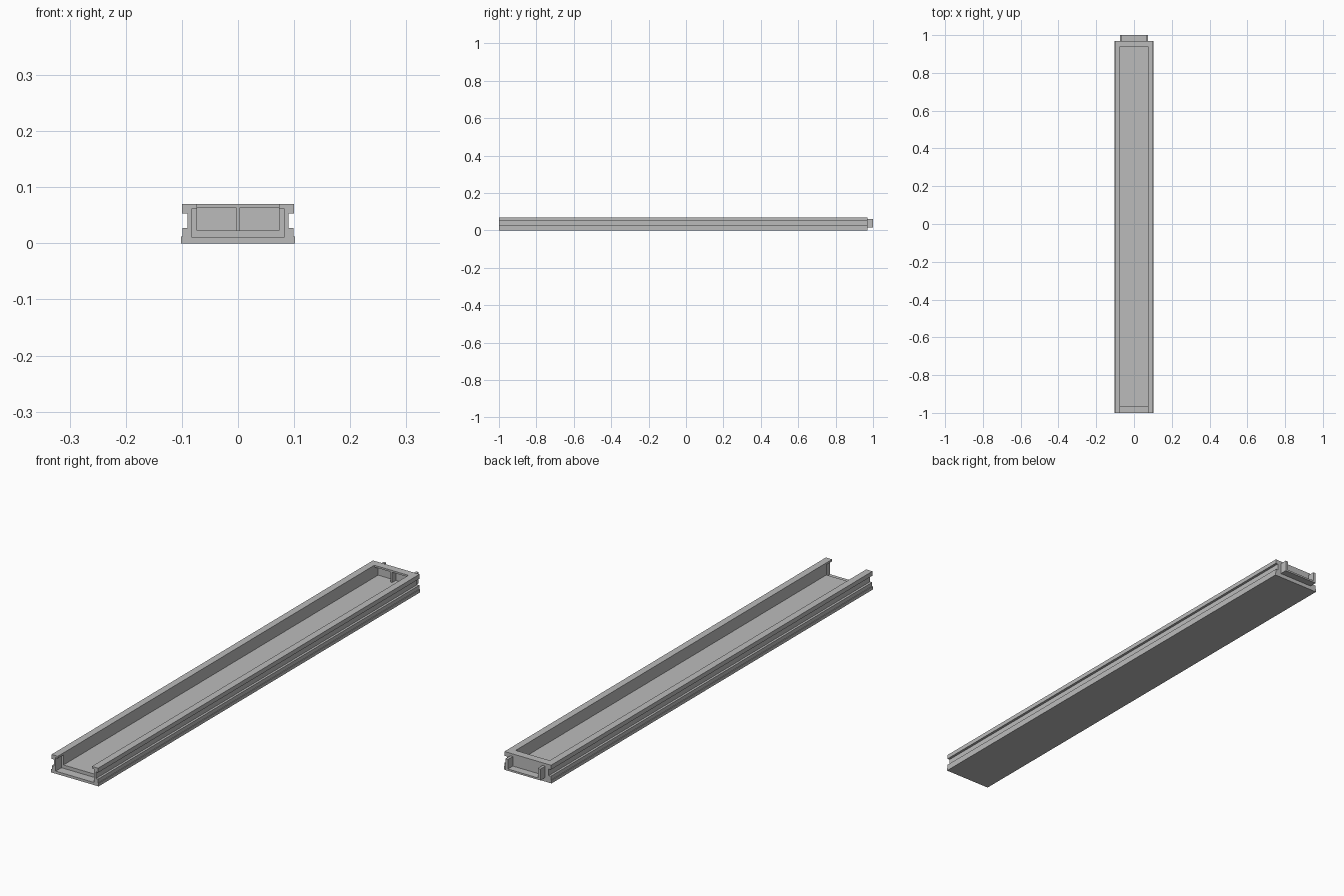
import bpy
import bmesh

cube = bpy.data.objects.get("Cube")
if cube:
    bpy.data.objects.remove(cube, do_unlink=True)

grey = bpy.data.materials.new("plain grey")
grey.use_nodes = True
grey.diffuse_color = (0.5, 0.5, 0.5, 1)
grey.node_tree.nodes["Principled BSDF"].inputs["Base Color"].default_value = (0.5, 0.5, 0.5, 1)


def extrude(name, half, y0, y1):
    """Mirror a half profile of (x, z) points about x = 0 and extrude it along y."""
    outline = half + [(-x, z) for x, z in reversed(half) if x > 0]
    bm = bmesh.new()
    face = bm.faces.new([bm.verts.new((x, y0, z)) for x, z in outline])
    moved = bmesh.ops.extrude_face_region(bm, geom=[face], use_keep_orig=True)["geom"]
    for v in moved:
        if isinstance(v, bmesh.types.BMVert):
            v.co.y = y1
    bmesh.ops.recalc_face_normals(bm, faces=bm.faces)
    mesh = bpy.data.meshes.new(name)
    bm.to_mesh(mesh)
    bm.free()
    mesh.materials.append(grey)
    obj = bpy.data.objects.new(name, mesh)
    bpy.context.collection.objects.link(obj)
    return obj


def bar(name, width, z0, z1, y0, y1):
    """Centred rectangular bar."""
    return extrude(name, [(0, z0), (width, z0), (width, z1), (0, z1)], y0, y1)


# Lengthwise stations and heights
FRONT, SOCKET, LIP, BACK, TIP = -1.0, -0.965, 0.94, 0.97, 1.0
FLOOR, TOP, INNER = 0.023, 0.07, 0.073

# Outer side shared by both sections: stepped foot, long groove, top flange
outer = [(0.102, 0), (0.102, 0.012), (0.099, 0.012), (0.099, 0.027), (0.09, 0.027),
         (0.09, 0.053), (0.1, 0.053), (0.1, TOP), (INNER, TOP)]

# Main open channel, and the wider socket at the front
extrude("channel", [(0, 0)] + outer + [(INNER, FLOOR), (0, FLOOR)], SOCKET, BACK)
extrude("front_socket", [(0, 0)] + outer + [(INNER, 0.062), (0.082, 0.062), (0.082, 0.01), (0, 0.01)],
        FRONT, SOCKET)

# Back end: top cross bar, closing wall and centre rib
bar("back_cross_bar", INNER, 0.063, TOP, LIP, BACK)
bar("back_wall", INNER, FLOOR, 0.063, 0.963, BACK)
bar("back_rib", 0.003, FLOOR, 0.063, LIP, 0.963)

# Connecting tongue: shallow tray with a raised prong on each side
extrude("back_tongue", [(0, 0.016), (0.075, 0.016), (0.075, 0.06), (0.064, 0.06),
                        (0.064, FLOOR), (0, FLOOR)], BACK, TIP)
